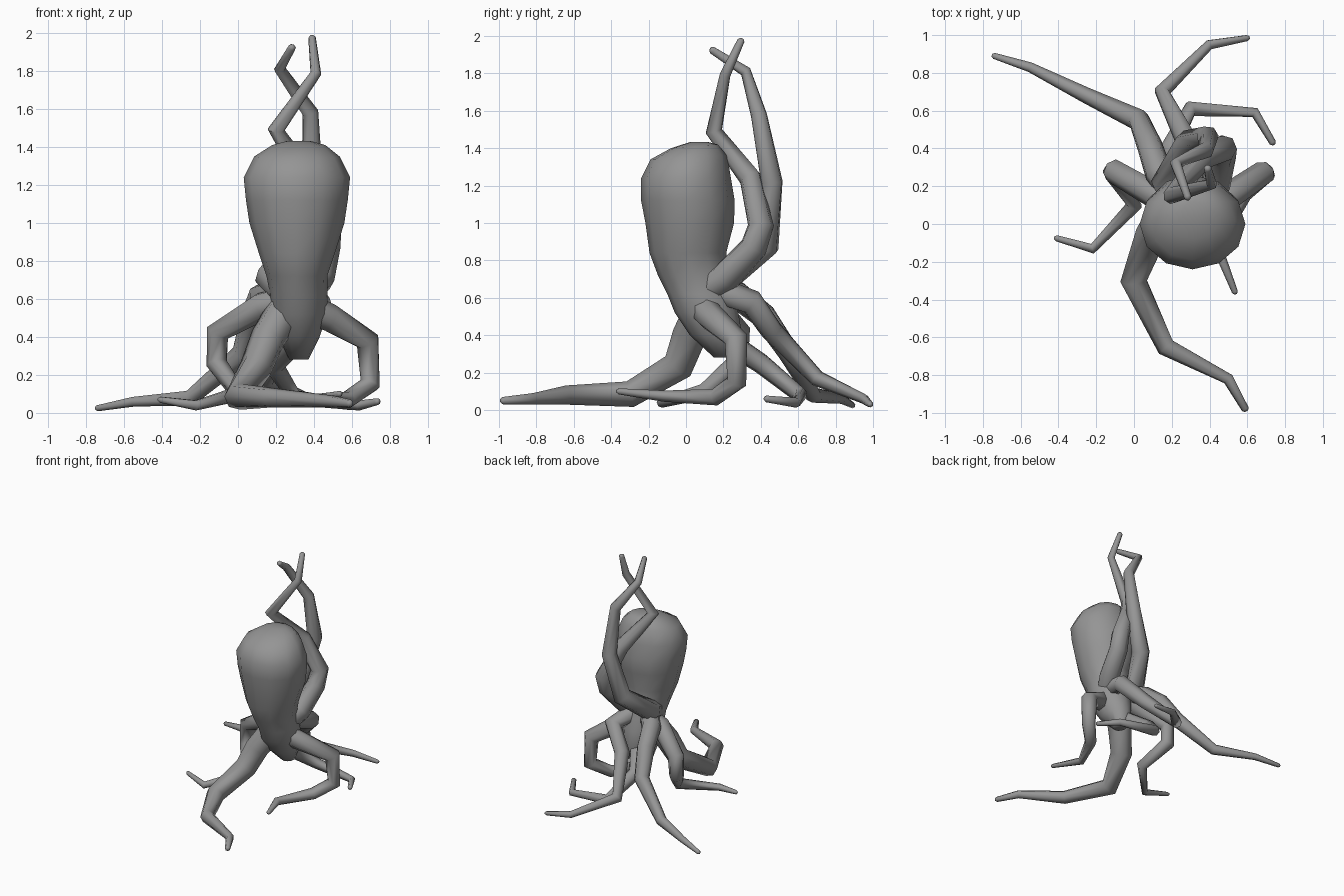
import bpy
import bmesh
import math
from mathutils import Vector

cube = bpy.data.objects.get("Cube")
if cube:
    bpy.data.objects.remove(cube, do_unlink=True)

grey = bpy.data.materials.new("plain_grey")
grey.use_nodes = True
grey.diffuse_color = (0.3, 0.3, 0.3, 1)
grey.node_tree.nodes["Principled BSDF"].inputs["Base Color"].default_value = grey.diffuse_color


def loft(name, rings):
    """Skin a list of vertex rings, cap both ends and shade it."""
    bm = bmesh.new()
    loops = [[bm.verts.new(p) for p in ring] for ring in rings]
    n = len(loops[0])
    for a, b in zip(loops, loops[1:]):
        for i in range(n):
            j = (i + 1) % n
            bm.faces.new((a[i], a[j], b[j], b[i]))
    bm.faces.new(loops[0][::-1])
    bm.faces.new(loops[-1])
    bmesh.ops.recalc_face_normals(bm, faces=bm.faces)
    mesh = bpy.data.meshes.new(name)
    bm.to_mesh(mesh)
    bm.free()
    mesh.materials.append(grey)
    ob = bpy.data.objects.new(name, mesh)
    bpy.context.collection.objects.link(ob)
    bpy.ops.object.select_all(action="DESELECT")
    ob.select_set(True)
    bpy.context.view_layer.objects.active = ob
    bpy.ops.object.shade_smooth_by_angle(angle=math.radians(65))


def tentacle(name, points, r_base, r_tip, sides=7):
    """Tapered tube with mitred bends along a jointed path."""
    pts = [Vector(p) for p in points]
    # short blunt end
    pts.append(pts[-1] + (pts[-1] - pts[-2]).normalized() * 0.012)
    dirs = [(b - a).normalized() for a, b in zip(pts, pts[1:])]
    lengths = [(b - a).length for a, b in zip(pts, pts[1:])]
    total = sum(lengths)
    side = dirs[0].orthogonal().normalized()
    rings, run = [], 0
    for i, p in enumerate(pts):
        d_in, d_out = dirs[max(i - 1, 0)], dirs[min(i, len(dirs) - 1)]
        tangent = (d_in + d_out).normalized()
        side = (side - tangent * side.dot(tangent)).normalized()
        up = tangent.cross(side)
        r = r_base + (r_tip - r_base) * (run / total) ** 1.25
        if i == len(pts) - 1:
            r *= 0.5
        else:
            run += lengths[i]
        rings.append([p + r * (side * math.cos(t) + up * math.sin(t))
                      for t in (math.tau * k / sides for k in range(sides))])
    loft(name, rings)


# Head and body: centre x, centre y, height, half width, half depth, tilt
profile = [
    (0.32, 0.21, 0.28, 0.05, 0.06, 0),
    (0.32, 0.16, 0.40, 0.11, 0.14, 0),
    (0.32, 0.11, 0.52, 0.15, 0.17, 0),
    (0.32, 0.08, 0.62, 0.15, 0.18, 0),
    (0.31, 0.04, 0.72, 0.16, 0.19, 0),
    (0.31, 0.01, 0.84, 0.20, 0.205, 0),
    (0.31, 0.02, 1.00, 0.25, 0.237, 0),
    (0.31, 0.01, 1.12, 0.268, 0.25, 0),
    (0.31, 0.00, 1.24, 0.28, 0.24, 0),
    (0.31, 0.015, 1.35, 0.225, 0.205, 0.01),
    (0.32, 0.045, 1.41, 0.14, 0.125, 0.01),
    (0.32, 0.07, 1.432, 0.06, 0.05, 0),
]
SIDES = 12
angles = [math.tau * k / SIDES for k in range(SIDES)]
loft("head", [[(cx + rx * math.cos(t), cy + ry * math.sin(t), z + tilt * math.sin(t))
               for t in angles] for cx, cy, z, rx, ry, tilt in profile])

# Tentacles resting on the ground
tentacle("front_tentacle", [
    (0.26, 0.10, 0.56), (0.16, 0.02, 0.40), (0.095, -0.04, 0.24), (0.0, -0.30, 0.085),
    (0.17, -0.65, 0.08), (0.50, -0.82, 0.06), (0.59, -0.98, 0.05)], 0.10, 0.02)
tentacle("back_right_tentacle", [
    (0.24, 0.14, 0.64), (0.125, 0.28, 0.61), (0.08, 0.42, 0.50), (0.025, 0.55, 0.31),
    (-0.25, 0.68, 0.08), (-0.55, 0.83, 0.06), (-0.74, 0.89, 0.025)], 0.08, 0.016)
tentacle("back_tentacle", [
    (0.35, 0.16, 0.64), (0.43, 0.35, 0.575), (0.27, 0.46, 0.42), (0.15, 0.70, 0.17),
    (0.40, 0.95, 0.06), (0.60, 0.985, 0.03)], 0.075, 0.016)
tentacle("under_tentacle", [
    (0.34, 0.14, 0.42), (0.19, 0.40, 0.25), (0.30, 0.61, 0.08),
    (0.64, 0.59, 0.04), (0.735, 0.43, 0.06)], 0.065, 0.018)
tentacle("left_tentacle", [
    (0.34, 0.08, 0.56), (0.48, 0.13, 0.50), (0.685, 0.27, 0.375), (0.695, 0.27, 0.15),
    (0.58, 0.16, 0.07), (0.44, -0.12, 0.075), (0.535, -0.36, 0.10)], 0.08, 0.016)
tentacle("right_tentacle", [
    (0.28, 0.12, 0.60), (0.12, 0.15, 0.56), (-0.105, 0.28, 0.425), (-0.11, 0.28, 0.26),
    (0.0, 0.10, 0.10), (-0.22, -0.13, 0.04), (-0.41, -0.075, 0.07)], 0.08, 0.016)

# Tentacles raised behind the head, crossing behind it and again above it
tentacle("raised_right_tentacle", [
    (0.24, 0.10, 0.65), (0.17, 0.22, 0.71), (0.29, 0.43, 0.88), (0.39, 0.46, 1.22),
    (0.38, 0.39, 1.58), (0.22, 0.32, 1.81), (0.285, 0.14, 1.925)], 0.085, 0.02)
tentacle("raised_left_tentacle", [
    (0.36, 0.10, 0.64), (0.43, 0.21, 0.71), (0.465, 0.36, 0.87), (0.475, 0.40, 0.99),
    (0.36, 0.345, 1.24), (0.20, 0.15, 1.49), (0.41, 0.21, 1.79), (0.39, 0.295, 1.975)],
    0.085, 0.02)
